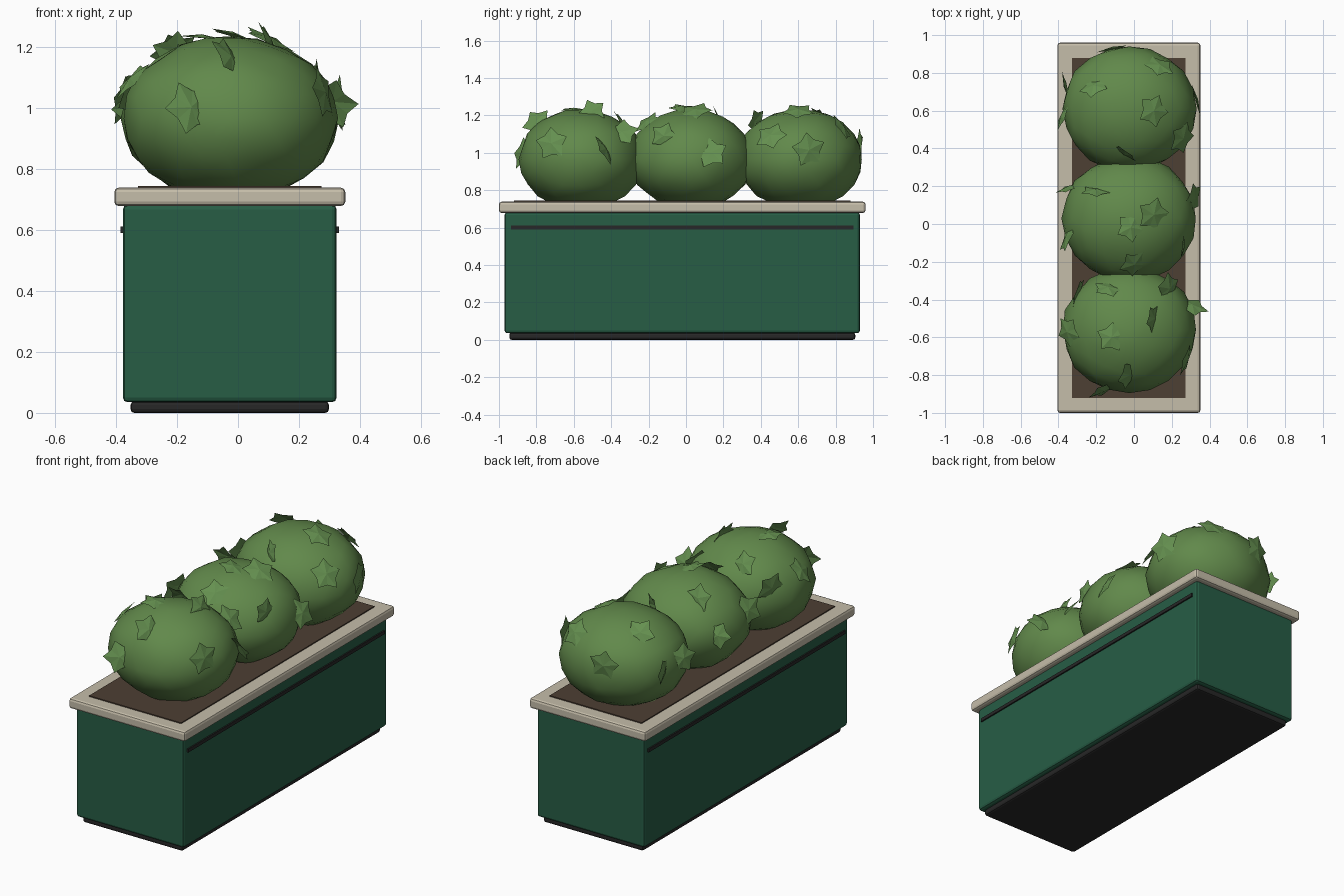
import bpy, bmesh, math, random
from mathutils import Vector, Quaternion

if "Cube" in bpy.data.objects:
    bpy.data.objects.remove(bpy.data.objects["Cube"])

random.seed(4)
CX, CY = -0.027, -0.02


def material(name, rgb):
    m = bpy.data.materials.new(name)
    m.diffuse_color = (*rgb, 1)
    m.use_nodes = True
    m.node_tree.nodes["Principled BSDF"].inputs["Base Color"].default_value = m.diffuse_color
    return m


GREEN = material("painted_green", (0.02, 0.11, 0.06))
CREAM = material("cream_trim", (0.56, 0.51, 0.40))
BLACK = material("dark_trim", (0.02, 0.02, 0.02))
SOIL = material("soil_brown", (0.075, 0.05, 0.033))
BUSH = material("foliage", (0.12, 0.25, 0.07))
LEAF = material("leaf_green", (0.13, 0.28, 0.08))


def finish(name, bm, mat):
    me = bpy.data.meshes.new(name)
    bm.to_mesh(me)
    bm.free()
    me.materials.append(mat)
    ob = bpy.data.objects.new(name, me)
    bpy.context.collection.objects.link(ob)
    return ob


def box(name, mat, sx, sy, z0, z1, bevel=0, x=CX):
    bm = bmesh.new()
    bmesh.ops.create_cube(bm, size=1)
    for v in bm.verts:
        v.co = (x + v.co.x * sx, CY + v.co.y * sy, (z0 + z1) / 2 + v.co.z * (z1 - z0))
    ob = finish(name, bm, mat)
    if bevel:
        mod = ob.modifiers.new("bevel", "BEVEL")
        mod.width, mod.segments = bevel, 2
    return ob


# Planter box, base, rim and soil
box("base", BLACK, 0.65, 1.85, 0, 0.038, 0.012)
box("planter_body", GREEN, 0.70, 1.90, 0.035, 0.682, 0.015)
box("rim", CREAM, 0.757, 1.96, 0.678, 0.738, 0.014)
box("soil", SOIL, 0.60, 1.80, 0.70, 0.744)

# Thin dark strips on the long sides
for side, s in (("left", -1), ("right", 1)):
    box(side + "_strip", BLACK, 0.016, 1.83, 0.59, 0.61, x=CX + s * 0.35)

# Rounded shrubs
SIZE = Vector((0.355, 0.335, 0.27))
CENTRES = [Vector((-0.025, y, 0.965)) for y in (-0.56, 0.03, 0.61)]
for i, c in enumerate(CENTRES):
    bm = bmesh.new()
    bmesh.ops.create_icosphere(bm, subdivisions=3, radius=1)
    for v in bm.verts:
        v.co = c + v.co * SIZE * random.uniform(0.975, 1.015)
    for f in bm.faces:
        f.smooth = True
    finish(f"shrub_{i + 1}", bm, BUSH)

# Five-lobed leaves scattered over each shrub, tilted away from its surface
SPOTS = [
    [(-.15, -.32, 1.18), (.2, -.32, 1.12), (.1, -.5, 1.22), (.35, -.42, 1.02), (-.37, -.57, 1.1),
     (.28, -.72, 1.05), (-.03, -.78, 1.15), (-.16, -.88, 1.0), (-.36, -.32, 1.08), (-.12, -.6, 1.23)],
    [(-.2, .17, 1.17), (.1, .05, 1.22), (.28, -.13, 1.1), (-.35, -.07, 1.05), (0, -.22, 1.17),
     (.33, .14, 1.0), (-.36, .2, 1.0), (-.02, -.02, 1.24)],
    [(-.12, .95, 1.05), (.36, .66, 1.02), (.28, .44, 1.1), (-.05, .36, 1.18), (-.36, .73, 1.0),
     (-.2, .72, 1.17), (.1, .6, 1.22), (.13, .83, 1.13), (-.37, .57, 1.02)],
]
UP = Vector((0, 0, 1))
bm = bmesh.new()
for c, spots in zip(CENTRES, SPOTS):
    for p in spots:
        d = Vector([(a - b) / s for a, b, s in zip(p, c, SIZE)]).normalized()
        pos = c + d * SIZE * 1.02
        normal = Vector([a / s for a, s in zip(d, SIZE)]).normalized()
        axis = normal.orthogonal().normalized()
        axis.rotate(Quaternion(normal, random.uniform(0, math.tau)))
        rot = Quaternion(axis, random.uniform(0.15, 0.9)) @ UP.rotation_difference(normal)
        spin, size = random.uniform(0, math.tau), random.uniform(0.075, 0.095)
        centre = bm.verts.new(pos + rot @ Vector((0, 0, 0.012)))
        ring = []
        for k in range(10):
            r = size * (1.0 if k % 2 == 0 else 0.66)
            a = spin + k * math.tau / 10
            ring.append(bm.verts.new(pos + rot @ Vector((r * math.cos(a), r * math.sin(a), 0))))
        for k in range(10):
            bm.faces.new((centre, ring[k], ring[(k + 1) % 10]))
finish("leaves", bm, LEAF)
